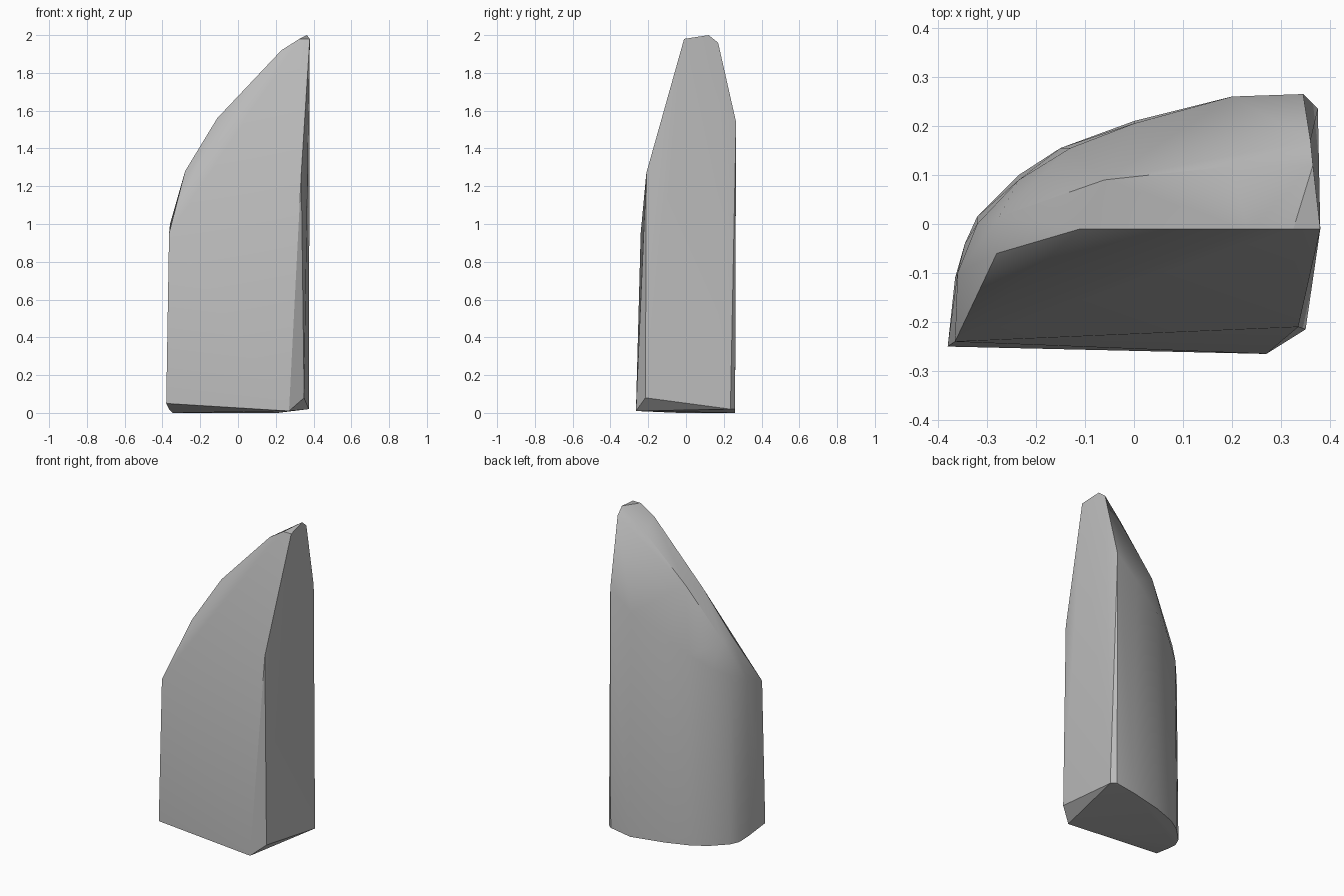
import bpy
import bmesh
import math

# Remove the default object
default_cube = bpy.data.objects.get("Cube")
if default_cube:
    bpy.data.objects.remove(default_cube, do_unlink=True)


def make_material(name, colour):
    material = bpy.data.materials.new(name)
    material.use_nodes = True
    material.diffuse_color = colour
    shader = next(n for n in material.node_tree.nodes if n.type == "BSDF_PRINCIPLED")
    shader.inputs["Base Color"].default_value = colour
    shader.inputs["Roughness"].default_value = 0.8
    return material


def make_hull(name, sections, material):
    """Wrap a convex stone-like skin around a stack of outlines."""
    bm = bmesh.new()
    for outline in sections:
        for point in outline:
            bm.verts.new(point)
    result = bmesh.ops.convex_hull(bm, input=bm.verts[:])
    unused = set(result["geom_interior"]) | set(result["geom_unused"])
    loose = [v for v in unused if isinstance(v, bmesh.types.BMVert)]
    bmesh.ops.delete(bm, geom=loose, context="VERTS")
    # Merge coplanar triangles into clean facets
    bmesh.ops.dissolve_limit(bm, angle_limit=math.radians(0.5),
                             verts=bm.verts[:], edges=bm.edges[:])
    bmesh.ops.recalc_face_normals(bm, faces=bm.faces[:])
    mesh = bpy.data.meshes.new(name)
    bm.to_mesh(mesh)
    bm.free()
    mesh.materials.append(material)
    shard = bpy.data.objects.new(name, mesh)
    bpy.context.collection.objects.link(shard)
    return shard


# Flat front of the foot, with the chipped right-hand corner
foot_front = [(-0.38, -0.25, 0.05), (0.27, -0.265, 0.01),
              (0.35, -0.215, 0.08), (0.375, 0.235, 0.02)]

# Rounded back of the foot
foot_back = [(0.345, 0.26, 0.02), (0.21, 0.26, 0), (0, 0.21, 0),
             (-0.15, 0.155, 0), (-0.235, 0.1, 0), (-0.32, 0.015, 0),
             (-0.345, -0.04, 0), (-0.365, -0.11, 0.02)]

# Shoulder where the walls start to lean inwards
shoulder = [(-0.365, -0.24, 0.95), (0.335, -0.21, 1.27),
            (0.345, 0.265, 1.54), (0.2, 0.26, 1.42), (0, 0.205, 1.3),
            (-0.13, 0.155, 1.2), (-0.235, 0.09, 1.12),
            (-0.32, 0, 1.06), (-0.36, -0.1, 1)]

# Narrow bevelled ridge climbing to the tip
ridge_front = [(-0.28, -0.06, 1.28), (-0.11, -0.01, 1.56),
               (0.23, -0.01, 1.92), (0.325, -0.01, 1.98)]
ridge_back = [(-0.275, 0.015, 1.27), (-0.06, 0.09, 1.6), (0.2, 0.118, 1.87)]
tip = [(0.38, -0.01, 1.98), (0.365, 0.12, 2), (0.36, 0.17, 1.96)]

stone_grey = make_material("stone grey", (0.5, 0.5, 0.5, 1))
shard = make_hull("stone_shard",
                  [foot_front, foot_back, shoulder, ridge_front, ridge_back, tip],
                  stone_grey)

# Soft facets with crisp chipped edges
bpy.ops.object.select_all(action="DESELECT")
shard.select_set(True)
bpy.context.view_layer.objects.active = shard
bpy.ops.object.shade_smooth_by_angle(angle=math.radians(30))
